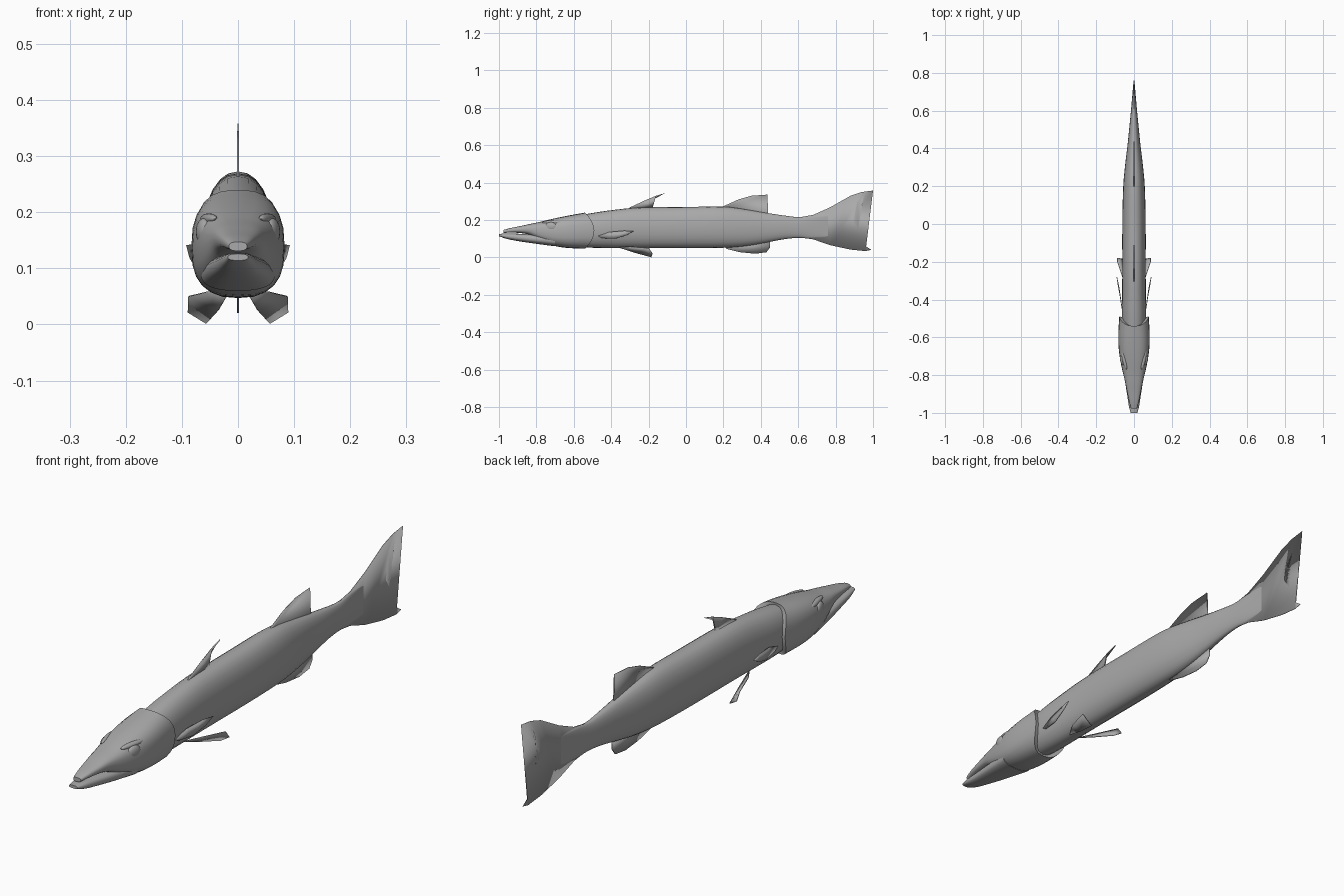
import bpy, bmesh, math
from mathutils import Vector

grey = bpy.data.materials.new("fish grey")
grey.diffuse_color = (0.4, 0.4, 0.4, 1)


def finish(name, bm, angle=40):
    bmesh.ops.recalc_face_normals(bm, faces=bm.faces)
    me = bpy.data.meshes.new(name)
    bm.to_mesh(me)
    bm.free()
    me.materials.append(grey)
    ob = bpy.data.objects.new(name, me)
    bpy.context.collection.objects.link(ob)
    bpy.ops.object.select_all(action='DESELECT')
    ob.select_set(True)
    bpy.context.view_layer.objects.active = ob
    bpy.ops.object.shade_smooth_by_angle(angle=math.radians(angle))
    return ob


def smooth_rows(rows, n=3):
    """Catmull-Rom interpolation between stations."""
    out = []
    for i in range(len(rows) - 1):
        a, b, c, d = (rows[max(0, min(len(rows) - 1, i + k))] for k in (-1, 0, 1, 2))
        for s in range(n):
            t = s / n
            out.append([0.5 * (2*q + (r - p)*t + (2*p - 5*q + 4*r - u)*t*t
                               + (3*q - p - 3*r + u)*t**3)
                        for p, q, r, u in zip(a, b, c, d)])
    return out + [list(rows[-1])]


def loft(name, rows, power, sides=24, rear_curve=0.0, lip=False):
    """Skin rounded sections given as (y, bottom, top, half width)."""
    rows = smooth_rows(rows)
    y0, y1 = rows[0][0], rows[-1][0]
    if lip:
        y, b, t, w = rows[-1]
        rows.append([y - 0.004, b + 0.012, t - 0.012, w - 0.025])
    bm = bmesh.new()
    rings = []
    for y, b, t, w in rows:
        ring = []
        for i in range(sides):
            a = 2 * math.pi * i / sides
            c, s = math.cos(a), math.sin(a)
            x = math.copysign(abs(c) ** (2 / power), c)
            z = math.copysign(abs(s) ** (2 / power), s)
            bend = rear_curve * z * z * max(0, (y - y0) / (y1 - y0)) ** 4
            ring.append(bm.verts.new((w * x, y - bend, (b + t) / 2 + (t - b) / 2 * z)))
        rings.append(ring)
    for p, q in zip(rings, rings[1:]):
        for i in range(sides):
            j = (i + 1) % sides
            bm.faces.new((p[i], p[j], q[j], q[i]))
    bm.faces.new(rings[0])
    bm.faces.new(rings[-1])
    return finish(name, bm)


def fin(name, pts, thick=0.003, mirror=False):
    """Thin plate from an outline; (y, z) points lie on the centre plane."""
    bm = bmesh.new()
    pts = [p if len(p) == 3 else (0, *p) for p in pts]
    bm.faces.new([bm.verts.new(p) for p in pts])
    bmesh.ops.triangulate(bm, faces=bm.faces[:])
    ob = finish(name, bm)
    mod = ob.modifiers.new("thickness", 'SOLIDIFY')
    mod.thickness, mod.offset = thick, 0
    if mirror:
        ob.modifiers.new("other side", 'MIRROR')
    return ob


def lump(name, centre, radii, tilt=0.0):
    """Ellipsoid on both sides of the head."""
    for side, sx in (("left", 1), ("right", -1)):
        bm = bmesh.new()
        bmesh.ops.create_uvsphere(bm, u_segments=20, v_segments=12, radius=1)
        for v in bm.verts:
            x, y, z = (v.co[k] * radii[k] for k in range(3))
            v.co = Vector((sx * (centre[0] + x + tilt * y), centre[1] + y, centre[2] + z))
        finish(f"{side}_{name}", bm)


# Trunk, tapering to the tail root
loft("body", [
    (-0.62, 0.060, 0.215, 0.055), (-0.50, 0.052, 0.238, 0.064),
    (-0.38, 0.050, 0.255, 0.063), (-0.25, 0.050, 0.267, 0.062),
    (0.00, 0.050, 0.270, 0.062), (0.20, 0.052, 0.272, 0.057),
    (0.32, 0.061, 0.257, 0.046), (0.42, 0.078, 0.240, 0.034),
    (0.52, 0.097, 0.225, 0.024), (0.60, 0.105, 0.216, 0.016),
    (0.67, 0.102, 0.222, 0.010), (0.76, 0.110, 0.225, 0.002)], 2.2)

# Head with gill cover lip, and upper jaw
loft("head", [
    (-0.977, 0.131, 0.147, 0.016), (-0.94, 0.133, 0.157, 0.026),
    (-0.89, 0.131, 0.167, 0.036), (-0.84, 0.122, 0.178, 0.046),
    (-0.79, 0.095, 0.188, 0.058), (-0.73, 0.070, 0.202, 0.071),
    (-0.66, 0.055, 0.216, 0.081), (-0.58, 0.049, 0.229, 0.083),
    (-0.49, 0.047, 0.240, 0.078)], 2.7, rear_curve=0.05, lip=True)

# Protruding lower jaw
loft("lower_jaw", [
    (-1.0, 0.114, 0.126, 0.018), (-0.96, 0.100, 0.128, 0.028),
    (-0.90, 0.088, 0.127, 0.037), (-0.80, 0.073, 0.124, 0.053),
    (-0.70, 0.060, 0.120, 0.066)], 2.5)

# Eyes and brow ridges
lump("eye", (0.061, -0.722, 0.165), (0.013, 0.030, 0.024), 0.2)
lump("brow", (0.052, -0.715, 0.188), (0.011, 0.055, 0.010), 0.2)

# Fins on the centre line
fin("front_dorsal_fin", [(-0.31, 0.255), (-0.30, 0.268), (-0.22, 0.305), (-0.16, 0.33),
                         (-0.11, 0.345), (-0.165, 0.315), (-0.20, 0.275), (-0.18, 0.26)], 0.004)
fin("rear_dorsal_fin", [(0.19, 0.26), (0.20, 0.274), (0.28, 0.31), (0.35, 0.33), (0.435, 0.336),
                        (0.42, 0.30), (0.425, 0.265), (0.44, 0.228)], 0.004)
fin("anal_fin", [(0.20, 0.06), (0.22, 0.045), (0.29, 0.028), (0.37, 0.020), (0.43, 0.028),
                 (0.45, 0.055), (0.45, 0.09)], 0.004)
fin("tail_fin", [(0.62, 0.217), (0.68, 0.228), (0.77, 0.268), (0.88, 0.330), (0.94, 0.35),
                 (1.0, 0.358), (0.95, 0.33), (0.915, 0.295), (0.90, 0.245), (0.915, 0.207),
                 (0.895, 0.19), (0.92, 0.15), (0.915, 0.11), (0.94, 0.075), (0.99, 0.041),
                 (0.96, 0.034), (0.88, 0.042), (0.77, 0.066), (0.68, 0.097), (0.62, 0.105)], 0.002)

# Paired side and belly fins
fin("pectoral_fins", [(0.060, -0.47, 0.115), (0.068, -0.41, 0.136), (0.080, -0.33, 0.143),
                      (0.091, -0.28, 0.141), (0.085, -0.32, 0.118), (0.074, -0.38, 0.100),
                      (0.062, -0.45, 0.104)], 0.003, True)
fin("pelvic_fins", [(0.018, -0.36, 0.054), (0.055, -0.30, 0.058), (0.088, -0.20, 0.050),
                    (0.089, -0.18, 0.022), (0.056, -0.185, 0.002), (0.035, -0.27, 0.025)],
    0.003, True)
